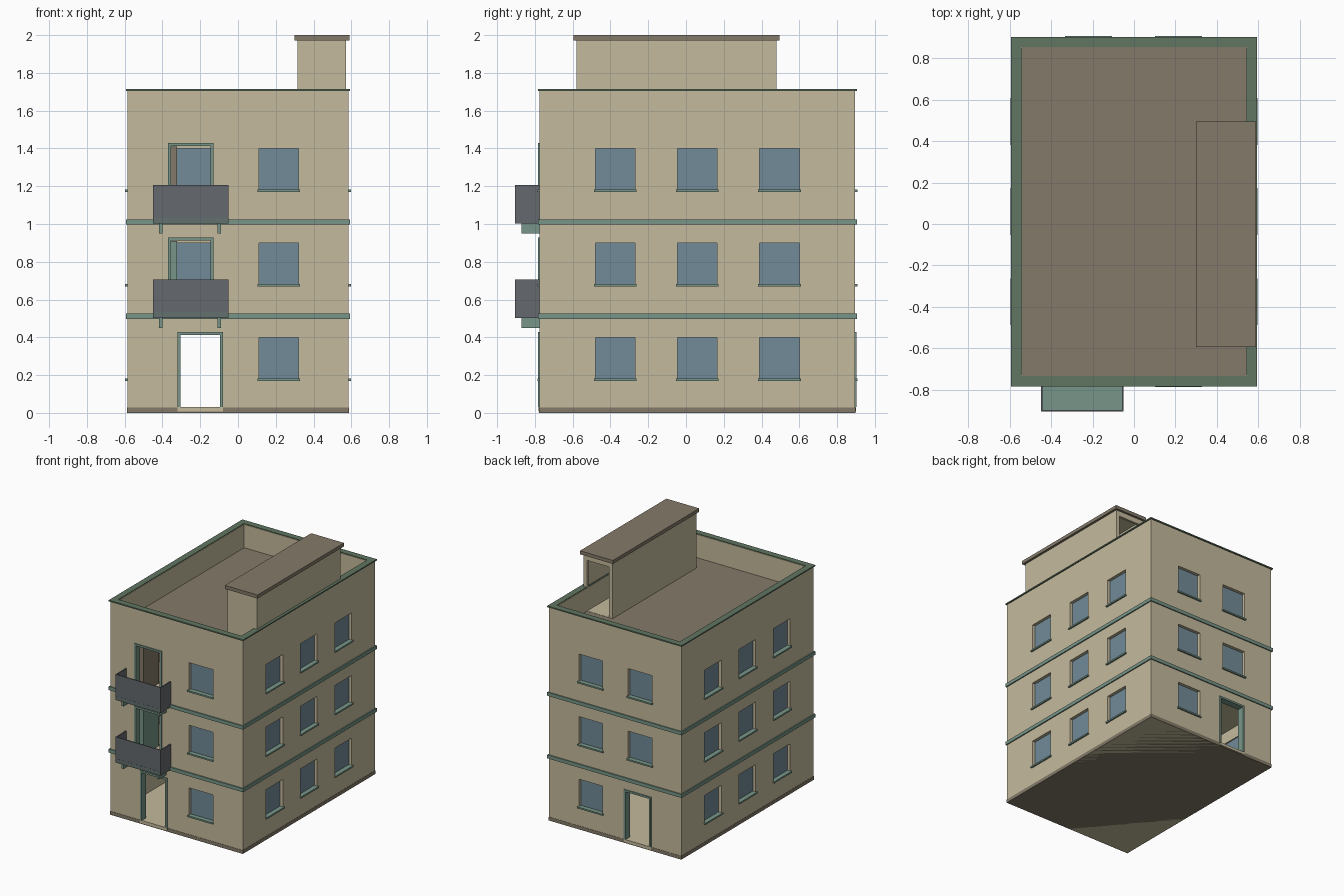
import bpy, bmesh
from mathutils import Matrix, Vector

cube = bpy.data.objects.get("Cube")
if cube:
    bpy.data.objects.remove(cube, do_unlink=True)


def linear(c):
    c /= 255
    return c / 12.92 if c <= 0.04045 else ((c + 0.055) / 1.055) ** 2.4


def material(name, *rgb):
    m = bpy.data.materials.new(name)
    m.use_nodes = True
    col = tuple(linear(c) for c in rgb) + (1,)
    m.diffuse_color = col
    m.node_tree.nodes["Principled BSDF"].inputs["Base Color"].default_value = col
    return m


SAND = material("sand_plaster", 196, 186, 156)
BROWN = material("brown_concrete", 132, 122, 105)
GREEN = material("sage_trim", 119, 149, 136)
CAP = material("dark_green_coping", 97, 118, 98)
GLASS = material("blue_glass", 114, 139, 152)
RAIL = material("grey_railing", 101, 105, 110)
RAIL_BASE = material("green_grey_rail_base", 98, 112, 110)


def boxes(name, mat, *extents):
    """One object made of boxes, each given as (x0, x1, y0, y1, z0, z1)."""
    bm = bmesh.new()
    for x0, x1, y0, y1, z0, z1 in extents:
        size = Matrix.Diagonal((x1 - x0, y1 - y0, z1 - z0, 1))
        mid = Vector((x0 + x1, y0 + y1, z0 + z1)) / 2
        bmesh.ops.create_cube(bm, size=1, matrix=Matrix.Translation(mid) @ size)
    me = bpy.data.meshes.new(name)
    bm.to_mesh(me)
    bm.free()
    me.materials.append(mat)
    ob = bpy.data.objects.new(name, me)
    bpy.context.collection.objects.link(ob)
    return ob


def cut(target, cutter):
    mod = target.modifiers.new("cut", "BOOLEAN")
    mod.object = cutter
    mod.operation = "DIFFERENCE"
    mod.solver = "EXACT"
    bpy.context.view_layer.objects.active = target
    bpy.ops.object.modifier_apply(modifier=mod.name)
    bpy.data.objects.remove(cutter, do_unlink=True)


# Main dimensions
X, Y0, Y1, TOP, WALL = 0.585, -0.775, 0.895, 1.71, 0.045
STOREY, DECK = 0.5, 1.52
SIDE_Y = (-0.375, 0.06, 0.495)


def on_wall(side, c, half, out0, out1, z0, z1):
    """Box centred at c along a wall, from out0 to out1 beyond its outer face."""
    if side in ("left", "right"):
        s = 1 if side == "left" else -1
        a, b = sorted((s * (X + out0), s * (X + out1)))
        return (a, b, c - half, c + half, z0, z1)
    a, b = (Y0 - out1, Y0 - out0) if side == "front" else (Y1 + out0, Y1 + out1)
    return (c - half, c + half, a, b, z0, z1)


# Where the windows and doors go
windows, doors = [], [("front", -0.2, 0), ("back", -0.2, 0)]
for i in range(3):
    z = i * STOREY
    windows += [(s, y, z) for s in ("left", "right") for y in SIDE_Y]
    windows += [("front", 0.215, z), ("back", 0.215, z)]
    if i:
        windows.append(("back", -0.22, z))
        doors.append(("front", -0.25, z))

# Hollow shell with openings
shell = boxes("building_walls", SAND, (-X, X, Y0, Y1, 0, TOP))
levels = [(0.03, 0.495), (0.525, 0.995), (1.025, 1.495), (DECK, 1.9)]
cut(shell, boxes("rooms", SAND, *[(WALL - X, X - WALL, Y0 + WALL, Y1 - WALL, a, b) for a, b in levels]))
openings = [on_wall(s, c, 0.105, -0.1, 0.1, z + 0.18, z + 0.4) for s, c, z in windows]
openings += [on_wall(s, c, 0.11, -0.1, 0.1, z + 0.03, z + 0.415) for s, c, z in doors]
cut(shell, boxes("openings", SAND, *openings))

# Windows
boxes("window_panes", GLASS, *[on_wall(s, c, 0.106, -0.035, -0.025, z + 0.179, z + 0.401) for s, c, z in windows])
boxes("window_sills", GREEN, *[on_wall(s, c, 0.113, -0.03, 0.012, z + 0.17, z + 0.182) for s, c, z in windows])

# Door frames: two jambs and a head
frames = []
for s, c, z in doors:
    z0 = z + 0.03
    for d in (-1, 1):
        frames.append(on_wall(s, c + d * 0.112, 0.008, -WALL - 0.003, 0.008, z0, z + 0.42))
    frames.append(on_wall(s, c, 0.12, -WALL - 0.003, 0.008, z + 0.413, z + 0.428))
boxes("door_frames", GREEN, *frames)
boxes("thresholds", SAND, *[on_wall(s, c, 0.12, -0.02, 0.005, 0.008, 0.03) for s, c, z in doors[:2]])

# Balcony door leaves swung open into the rooms
for name, mat, z in (("lower_door_leaf", GREEN, 0.5), ("upper_door_leaf", BROWN, 1.0)):
    boxes(name, mat, (-0.354, -0.322, Y0 + 0.04, Y0 + 0.24, z + 0.03, z + 0.41))

# Base, storey bands and roof deck
E = 0.002
boxes("base_plinth", BROWN, (-X - E, X + E, Y0 - E, Y1 + E, 0, 0.028))


def ring(name, mat, out, width, z0, z1):
    a, b0, b1 = X + out, Y0 - out, Y1 + out
    return boxes(name, mat, (-a, a, b0, b0 + width, z0, z1), (-a, a, b1 - width, b1, z0, z1),
                 (-a, width - a, b0 + width, b1 - width, z0, z1),
                 (a - width, a, b0 + width, b1 - width, z0, z1))


for name, z in (("lower_band", 0.5), ("upper_band", 1.0)):
    ring(name, GREEN, 0.009, 0.03, z - 0.003, z + 0.025)
ring("parapet_coping", CAP, 0.009, 0.05, TOP - 0.005, TOP + 0.005)
boxes("roof_deck", BROWN, (WALL - X, X - WALL, Y0 + WALL, Y1 - WALL, DECK - 0.01, DECK + 0.004))

# Balconies
BX0, BX1, BY, T = -0.45, -0.05, -0.905, 0.008
for level, z in (("lower", 0.5), ("upper", 1.0)):
    boxes(level + "_balcony_floor", GREEN, (BX0 + T, BX1 - T, BY + T, Y0, z + 0.003, z + 0.035))
    boxes(level + "_balcony_railing", RAIL,
          (BX0, BX1, BY, BY + T, z + 0.003, z + 0.207),
          (BX0, BX0 + T, BY + T, Y0, z + 0.003, z + 0.207),
          (BX1 - T, BX1, BY + T, Y0, z + 0.003, z + 0.207))
    boxes(level + "_railing_base", RAIL_BASE, (BX0, BX1, BY - 0.001, BY + T, z + 0.003, z + 0.035))
    boxes(level + "_balcony_brackets", GREEN,
          *[(x - 0.009, x + 0.009, -0.87, Y0, z - 0.05, z + 0.004) for x in (-0.41, -0.1)])

# Stair house on the roof, with a doorway at the back
stair = boxes("stair_house", SAND, (0.315, 0.572, -0.58, 0.478, DECK, 1.975))
cut(stair, boxes("stair_room", SAND, (0.335, 0.552, -0.56, 0.458, DECK + 0.006, 1.96)))
cut(stair, boxes("stair_doorway", SAND, (0.345, 0.542, 0.4, 0.55, DECK + 0.006, 1.93)))
boxes("stair_house_roof", BROWN, (0.3, 0.59, -0.595, 0.495, 1.972, 2.0))
